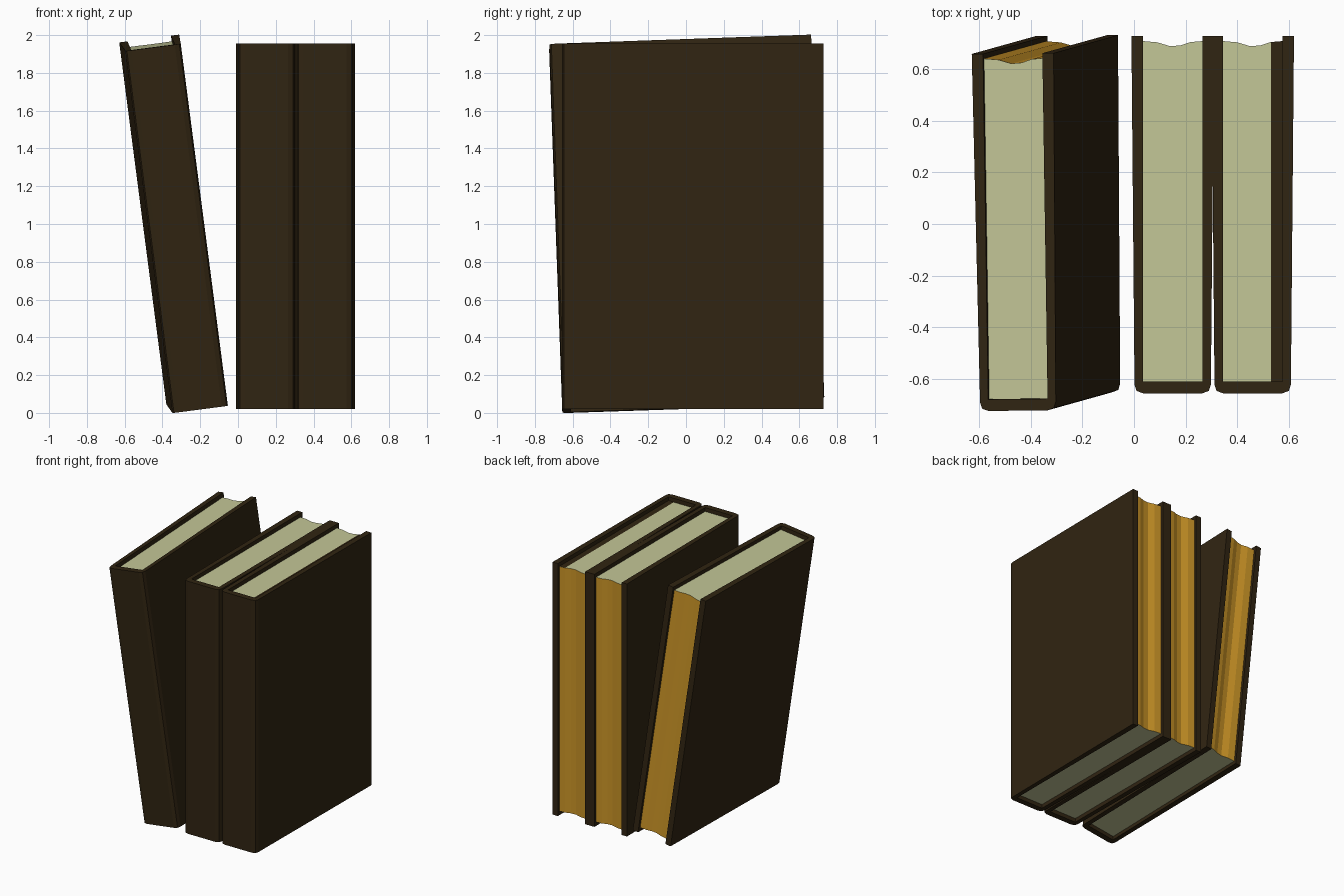
import bpy, bmesh
from mathutils import Matrix, Vector

if "Cube" in bpy.data.objects:
    bpy.data.objects.remove(bpy.data.objects["Cube"])

def material(name, color):
    m = bpy.data.materials.new(name)
    m.diffuse_color = (*color, 1)
    m.use_nodes = True
    m.node_tree.nodes["Principled BSDF"].inputs["Base Color"].default_value = m.diffuse_color
    return m

COVER = material("dark_leather", (0.03, 0.018, 0.006))
PAPER = material("paper", (0.55, 0.57, 0.31))
GILT = material("gilt_edge", (0.6, 0.3, 0.02))

HALF_H = 0.967   # half the cover height
RECESS = 0.03    # page block sits below the cover edge

# Half of the U-shaped cover section: outside from spine to fore edge, then inside
half = [(0.115, -0.693), (0.14, -0.684), (0.148, -0.66),
        (0.160, 0.692), (0.116, 0.692), (0.116, -0.648)]
cover_profile = half + [(-x, y) for x, y in reversed(half)]

# Page block section with a wavy fore edge
page_profile = [(-0.116, -0.648), (0.116, -0.648), (0.116, 0.672), (0.07, 0.668),
                (0.03, 0.655), (-0.01, 0.652), (-0.06, 0.667), (-0.116, 0.672)]

def prism(name, profile, half_height, mats, matrix):
    """Extrude a section upward, centred on the local origin."""
    bm = bmesh.new()
    face = bm.faces.new([bm.verts.new((x, y, -half_height)) for x, y in profile])
    top = bmesh.ops.extrude_face_region(bm, geom=[face])["geom"]
    bmesh.ops.translate(bm, vec=(0, 0, 2 * half_height),
                        verts=[v for v in top if isinstance(v, bmesh.types.BMVert)])
    bmesh.ops.recalc_face_normals(bm, faces=bm.faces)
    mesh = bpy.data.meshes.new(name)
    bm.to_mesh(mesh)
    bm.free()
    for m in mats:
        mesh.materials.append(m)
    obj = bpy.data.objects.new(name, mesh)
    obj.matrix_world = matrix
    bpy.context.collection.objects.link(obj)
    return obj

def book(name, matrix, dark_strip=False):
    prism(name + "_cover", cover_profile, HALF_H, [COVER], matrix)
    pages = prism(name + "_pages", page_profile, HALF_H - RECESS,
                  [PAPER, GILT, COVER], matrix)
    # gilt on the fore edge, plain paper at head and tail
    for p in pages.data.polygons:
        if p.normal.y > 0.5:
            p.material_index = 1
    # dark strip along one side of the page top
    if dark_strip:
        z = HALF_H - RECESS + 0.001
        strip = bpy.data.meshes.new(name + "_page_strip")
        strip.from_pydata([(0.07, -0.648, z), (0.116, -0.648, z),
                           (0.116, 0.672, z), (0.07, 0.668, z)], [], [(0, 1, 2, 3)])
        strip.materials.append(COVER)
        obj = bpy.data.objects.new(name + "_page_strip", strip)
        obj.matrix_world = matrix
        bpy.context.collection.objects.link(obj)

# Two upright books
book("middle_book", Matrix.Translation((0.15, 0.037, 0.988)))
book("right_book", Matrix.Translation((0.46, 0.037, 0.988)), dark_strip=True)

# Leaning book, tipped sideways and slightly forward
up = Vector((-0.129, -0.036, 0.991)).normalized()
side = Vector((-0.015, 0.999, 0.034)).cross(up).normalized()
back = up.cross(side)
lean = Matrix((side, back, up)).transposed().to_4x4()
book("leaning_book", Matrix.Translation((-0.335, 0.004, 1.0)) @ lean)
